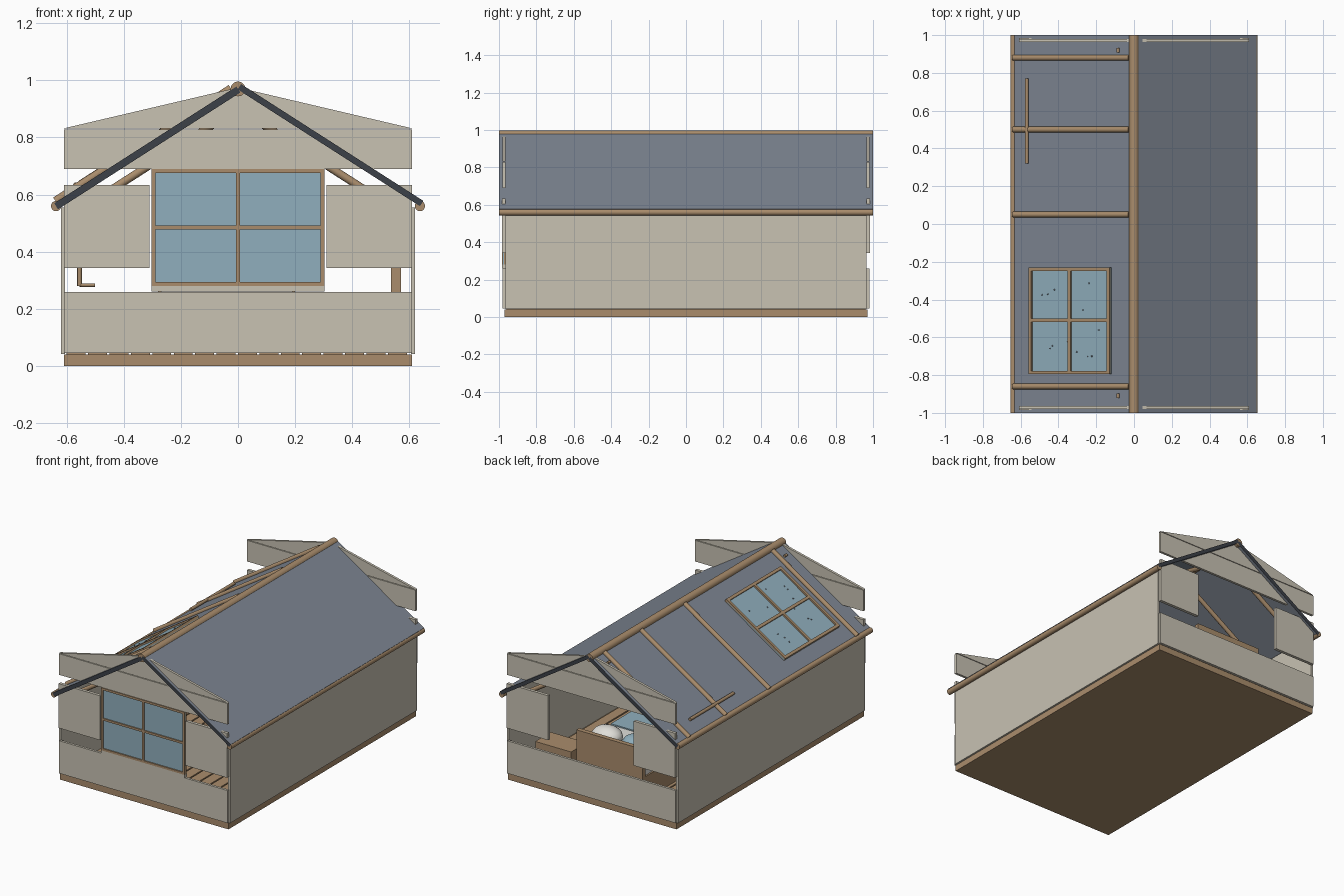
import bpy, bmesh, random
from mathutils import Vector, Matrix

cube = bpy.data.objects.get("Cube")
if cube:
    bpy.data.objects.remove(cube)


def material(name, r, g, b):
    m = bpy.data.materials.new(name)
    m.use_nodes = True
    m.diffuse_color = (r, g, b, 1)
    m.node_tree.nodes["Principled BSDF"].inputs["Base Color"].default_value = (r, g, b, 1)
    return m


CREAM = material("cream board", .58, .54, .45)
WOOD = material("wood", .40, .265, .15)
SLATE = material("slate roof", .21, .24, .29)
DARK = material("dark roof edge", .045, .052, .065)
GLASS = material("blue glass", .28, .43, .51)
LINEN = material("white linen", .75, .74, .70)


def finish(name, bm, mat, smooth=False):
    bmesh.ops.recalc_face_normals(bm, faces=bm.faces)
    me = bpy.data.meshes.new(name)
    bm.to_mesh(me)
    bm.free()
    me.materials.append(mat)
    ob = bpy.data.objects.new(name, me)
    bpy.context.collection.objects.link(ob)
    if smooth:
        bpy.ops.object.select_all(action='DESELECT')
        ob.select_set(True)
        bpy.context.view_layer.objects.active = ob
        bpy.ops.object.shade_smooth_by_angle()
    return ob


def box(name, lo, hi, mat, frame=Matrix()):
    """Box between two corners, given in an optional local frame."""
    lo, hi = Vector(lo), Vector(hi)
    bm = bmesh.new()
    bmesh.ops.create_cube(bm, size=1, matrix=frame @ Matrix.Translation((lo + hi) / 2)
                          @ Matrix.Diagonal((*(hi - lo), 1)))
    return finish(name, bm, mat)


def rod(name, a, b, radius, mat, frame=Matrix()):
    a, b = frame @ Vector(a), frame @ Vector(b)
    turn = (b - a).to_track_quat('Z', 'Y').to_matrix().to_4x4()
    bm = bmesh.new()
    bmesh.ops.create_cone(bm, cap_ends=True, segments=20, radius1=radius, radius2=radius,
                          depth=(b - a).length, matrix=Matrix.Translation((a + b) / 2) @ turn)
    return finish(name, bm, mat, True)


def ball(name, centre, size, mat, frame=Matrix()):
    bm = bmesh.new()
    bmesh.ops.create_uvsphere(bm, u_segments=16, v_segments=10, radius=1, matrix=frame
                              @ Matrix.Translation(centre) @ Matrix.Diagonal((*size, 1)))
    return finish(name, bm, mat, True)


def slope(side):
    """Local frame of a roof side: distance down the slope, y, height above it."""
    d = Vector((side * .64, 0, -.41)).normalized()
    n = Vector((side * .41, 0, .64)).normalized()
    return Matrix(((d.x, 0, n.x, 0), (0, 1, 0, 0), (d.z, 0, n.z, .97), (0, 0, 0, 1)))


def window(name, u, v, mid, bar, depth, place):
    """Glazed frame with a cross; place maps (u, v, depth) pairs to box corners."""
    place("glass", (u[0], v[0], -depth / 4), (u[1], v[1], depth / 4), GLASS)
    for k, c in enumerate((u[0] + bar / 2, sum(u) / 2, u[1] - bar / 2)):
        place(f"upright_{k}", (c - bar / 2, v[0], -depth), (c + bar / 2, v[1], depth), WOOD)
    for k, c in enumerate((v[0] + bar / 2, mid, v[1] - bar / 2)):
        place(f"crossbar_{k}", (u[0], c - bar / 2, -depth), (u[1], c + bar / 2, depth), WOOD)


# Floor base and planks
box("floor_base", (-.61, -.97, 0), (.61, .97, .04), WOOD)
for i in range(16):
    x = -.6 + i * .075
    box(f"floor_plank_{i}", (x, -.96, .04), (x + .066, .96, .05), WOOD)

# Side walls
for side, word in ((-1, "right"), (1, "left")):
    box(f"{word}_wall", (side * .605, -.965, .042), (side * .62, .965, .555), CREAM)

# End walls made of separate boards
for end, word in ((-1, "front"), (1, "back")):
    y0, y1 = end * .964, end * .98
    box(f"{word}_lower_board", (-.61, y0, .045), (.61, y1, .258), CREAM)
    box(f"{word}_upper_board", (-.61, y0, .69), (.61, y1, .828), CREAM)
    for side in (-1, 1):
        box(f"{word}_side_board", (side * .31, y0, .343), (side * .61, end * .984, .634), CREAM)
    bm = bmesh.new()
    tri = bm.faces.new([bm.verts.new(p) for p in
                        ((-.61, y0, .832), (.61, y0, .832), (0, y0, .975))])
    made = bmesh.ops.extrude_face_region(bm, geom=[tri])["geom"]
    bmesh.ops.translate(bm, vec=(0, y1 - y0, 0),
                        verts=[v for v in made if isinstance(v, bmesh.types.BMVert)])
    finish(f"{word}_gable", bm, CREAM)

# Front window and sill
upright = Matrix(((1, 0, 0, 0), (0, 0, 1, -.975), (0, 1, 0, 0), (0, 0, 0, 1)))
window("front_window", (-.303, .303), (.28, .69), .485, .014, .01,
       lambda n, a, b, m: box("front_window_" + n, a, b, m, upright))
box("front_sill", (-.303, -.985, .26), (.303, -.96, .28), CREAM)

# Roof sides with dark end edges, ridge and eave poles
for side, word, low, high in ((-1, "right", -.015, .01), (1, "left", -.002, .02)):
    roof = box(f"{word}_roof", (0, -1, low), (.758, 1, high), SLATE, slope(side))
    roof.data.materials.append(DARK)
    for f in roof.data.polygons:
        if abs(f.normal.y) > .9:
            f.material_index = 1
    rod(f"{word}_eave_pole", (side * .637, -1, .56), (side * .637, 1, .56), .018, WOOD)
    for y in (-.86, .05, .5, .88):
        rod(f"{word}_inner_rafter", (.08, y, -.058), (.68, y, -.058), .014, WOOD, slope(side))
rod("ridge_pole", (0, -1, .97), (0, 1, .97), .026, WOOD)

# Rafters, handle bar and pegs over the right roof side
frame = slope(-1)
for y in (-.86, .05, .5, .88):
    rod("roof_rafter", (.02, y, .014), (.75, y, .014), .015, WOOD, frame)
rod("handle_bar", (.66, .32, .022), (.66, .77, .022), .01, WOOD, frame)
for y in (-.91, .92):
    rod("roof_peg", (.09, y - .012, .016), (.09, y + .012, .016), .008, WOOD, frame)

# Skylight with drops
window("skylight", (.135, .645), (-.795, -.23), -.51, .018, .014,
       lambda n, a, b, m: box("skylight_" + n, a, b, m, frame @ Matrix.Translation((0, 0, .016))))
random.seed(4)
for i in range(12):
    spot = (random.uniform(.18, .6), random.uniform(-.75, -.28), .02)
    ball(f"drop_{i}", spot, (.004, .004, .004), SLATE, frame)

# Bed with slats, mattress, pillow and blanket
box("bed_footboard", (-.28, .82, .05), (.2, .85, .39), WOOD)
box("bed_frame", (-.28, .05, .05), (.2, .82, .2), WOOD)
box("mattress", (-.27, .06, .2), (.19, .82, .29), LINEN)
box("blanket", (-.275, .06, .285), (.195, .5, .298), GLASS)
for x, mat in ((.08, LINEN), (-.14, GLASS)):
    ball("pillow", (x, .7, .33), (.1, .08, .06), mat)

# Low bench and wall furniture
box("bench", (.23, .7, .05), (.49, .86, .24), WOOD)
box("wall_post", (.535, -.3, .05), (.57, -.26, .5), WOOD)
rod("hook_stem", (-.555, -.2, .28), (-.555, -.2, .47), .008, WOOD)
rod("hook_foot", (-.555, -.2, .283), (-.5, -.2, .283), .006, WOOD)
